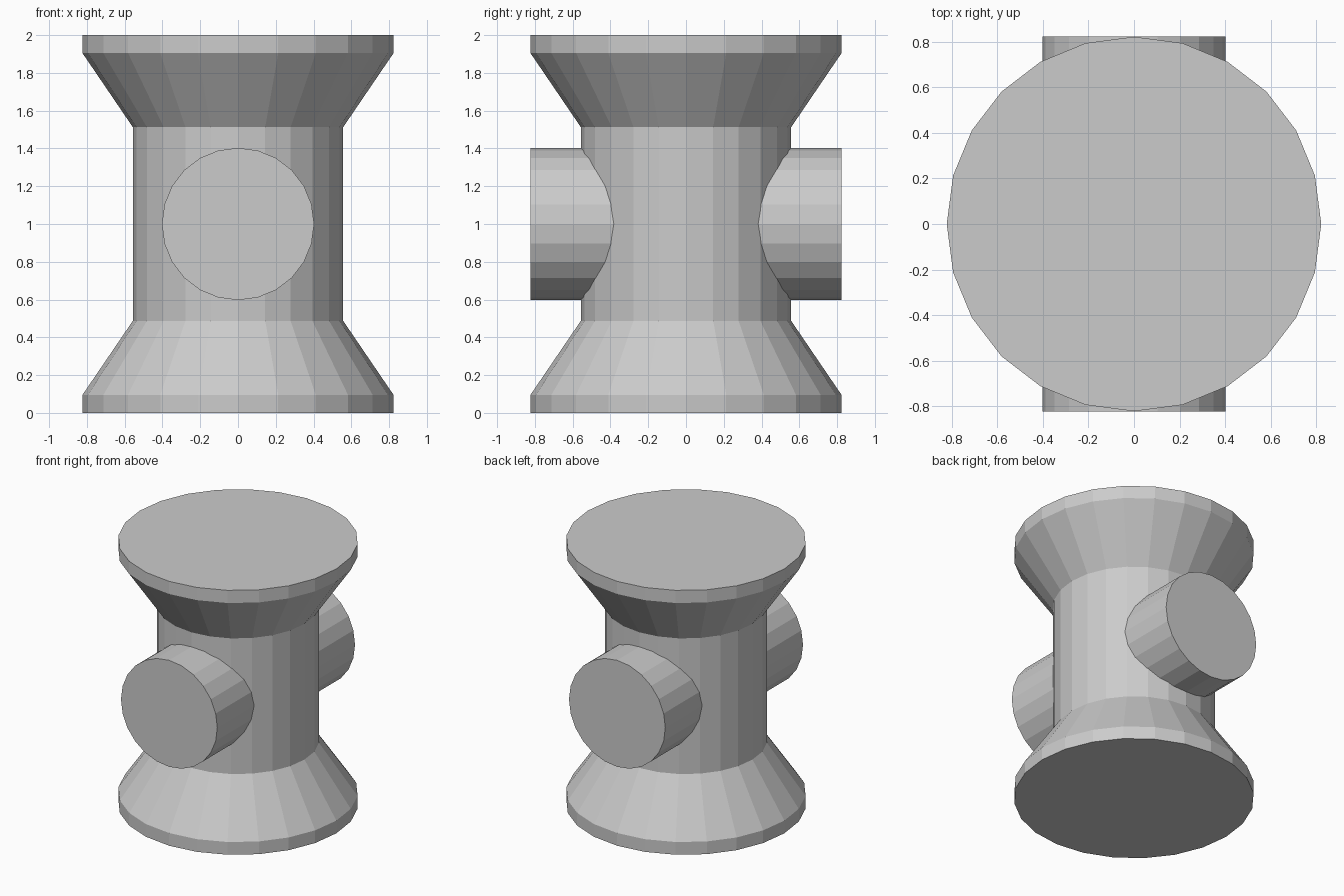
import bpy, bmesh, math
from mathutils import Matrix

if "Cube" in bpy.data.objects:
    bpy.data.objects.remove(bpy.data.objects["Cube"])

SIDES = 24


def lathe(name, profile, placement=Matrix()):
    """Flat-faced turned solid from (radius, height) pairs, capped at both ends."""
    bm = bmesh.new()
    rings = []
    for r, h in profile:
        angles = [2 * math.pi * i / SIDES for i in range(SIDES)]
        rings.append([bm.verts.new((r * math.cos(a), r * math.sin(a), h)) for a in angles])
    for low, high in zip(rings, rings[1:]):
        for i in range(SIDES):
            j = (i + 1) % SIDES
            bm.faces.new((low[i], low[j], high[j], high[i]))
    bm.faces.new(rings[0][::-1])
    bm.faces.new(rings[-1])
    bm.transform(placement)
    mesh = bpy.data.meshes.new(name)
    bm.to_mesh(mesh)
    bm.free()
    obj = bpy.data.objects.new(name, mesh)
    bpy.context.collection.objects.link(obj)
    return obj


# Spool-shaped upright body with flared rims; upper half mirrors the lower
half = [(0.823, 0.0), (0.823, 0.096), (0.557, 0.487)]
lathe("spool_body", half + [(r, 2 - h) for r, h in reversed(half)])

# Horizontal cross pipe running front to back through the middle
lathe("cross_pipe", [(0.403, -0.823), (0.403, 0.823)],
      Matrix.Translation((0, 0, 1)) @ Matrix.Rotation(math.pi / 2, 4, 'X'))
